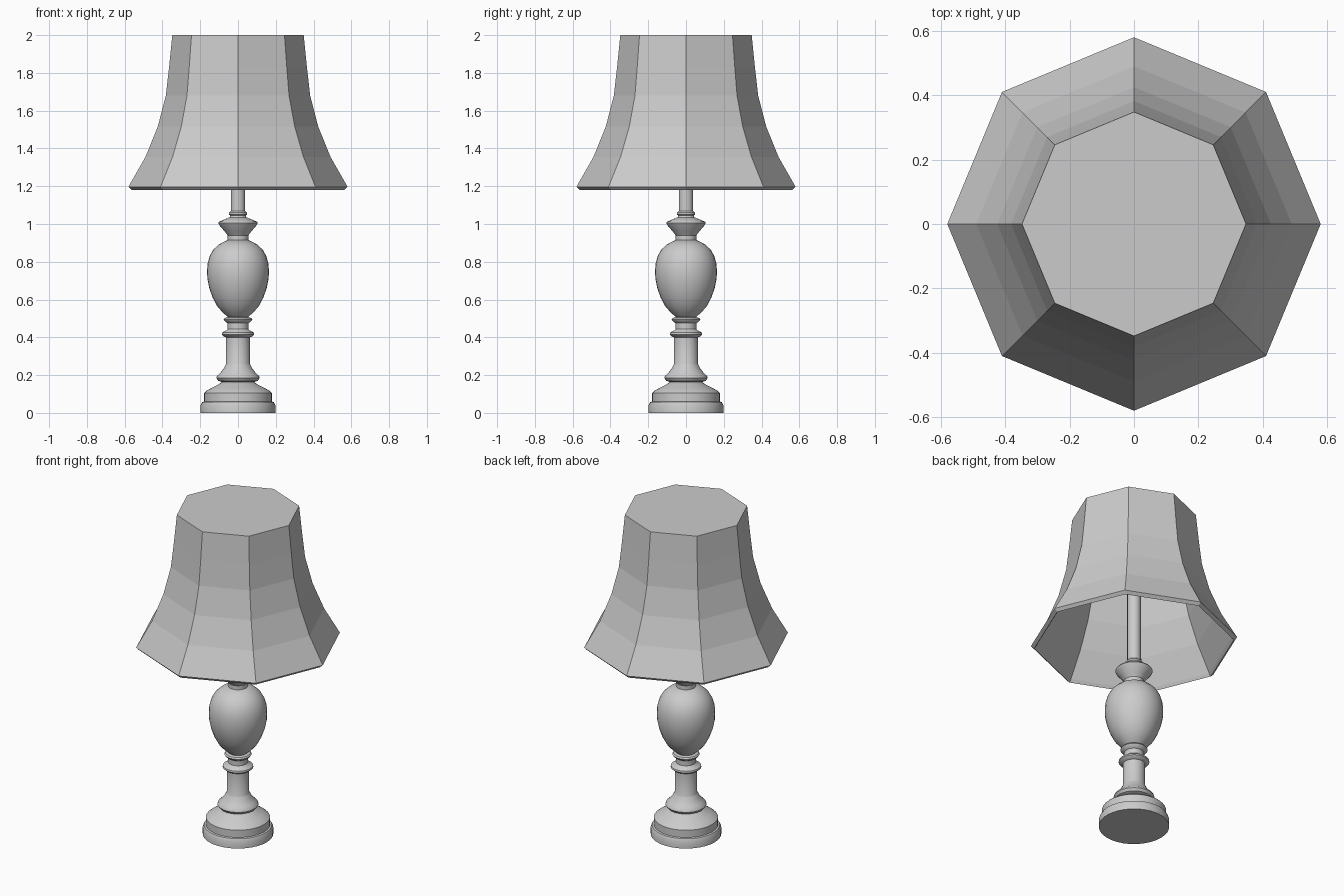
import bpy, bmesh, math

if "Cube" in bpy.data.objects:
    bpy.data.objects.remove(bpy.data.objects["Cube"])


def lathe(name, profile, sides, smooth_angle=None):
    """Revolve (radius, z) points around z; ends are capped."""
    bm = bmesh.new()
    rings = []
    for r, z in profile:
        rings.append([bm.verts.new((r * math.cos(math.tau * i / sides),
                                    r * math.sin(math.tau * i / sides), z))
                      for i in range(sides)])
    for a, b in zip(rings, rings[1:]):
        for i in range(sides):
            j = (i + 1) % sides
            bm.faces.new((a[i], a[j], b[j], b[i]))
    bm.faces.new(rings[0][::-1])
    bm.faces.new(rings[-1])
    bmesh.ops.recalc_face_normals(bm, faces=bm.faces)
    mesh = bpy.data.meshes.new(name)
    bm.to_mesh(mesh)
    bm.free()
    obj = bpy.data.objects.new(name, mesh)
    bpy.context.collection.objects.link(obj)
    if smooth_angle:
        bpy.ops.object.select_all(action='DESELECT')
        obj.select_set(True)
        bpy.context.view_layer.objects.active = obj
        bpy.ops.object.shade_smooth_by_angle(angle=math.radians(smooth_angle))
    return obj


# Stepped foot with domed top
lathe("foot", [(.198, 0), (.198, .04), (.19, .057), (.18, .06), (.18, .105),
               (.165, .118), (.135, .135), (.105, .15), (.085, .163)], 32, 35)

# Turned column with ring mouldings
lathe("column", [(.085, .163), (.105, .17), (.115, .185), (.112, .195),
                 (.095, .21), (.076, .235), (.066, .255), (.063, .26),
                 (.063, .4), (.075, .405), (.086, .415), (.084, .425),
                 (.06, .438), (.055, .445), (.055, .475), (.07, .485),
                 (.076, .495), (.07, .503), (.05, .508)], 32, 35)

# Egg-shaped body
lathe("body", [(.05, .505), (.08, .53), (.11, .565), (.134, .61), (.152, .66),
               (.162, .71), (.164, .75), (.161, .79), (.15, .83), (.13, .865),
               (.1, .893), (.055, .915)], 32, 35)

# Flared collar and small ring
lathe("collar", [(.055, .912), (.055, .94), (.07, .96), (.1, .995),
                 (.105, 1.005), (.1, 1.012), (.07, 1.025), (.045, 1.035),
                 (.041, 1.045), (.048, 1.05), (.048, 1.06), (.038, 1.07)], 32, 35)

# Rod running up into the shade
lathe("rod", [(.038, 1.06), (.038, 1.98)], 24, 35)

# Eight-sided flared shade, hollow underneath and closed on top
outer = [(.58, 1.197), (.49, 1.355), (.425, 1.515), (.382, 1.68), (.365, 1.83), (.348, 2)]
inner = [(r - .025, z) for r, z in outer[1:-1]]
lathe("shade", [(.323, 1.98)] + inner[::-1] + [(.55, 1.197), (.562, 1.18)] + outer, 8)
